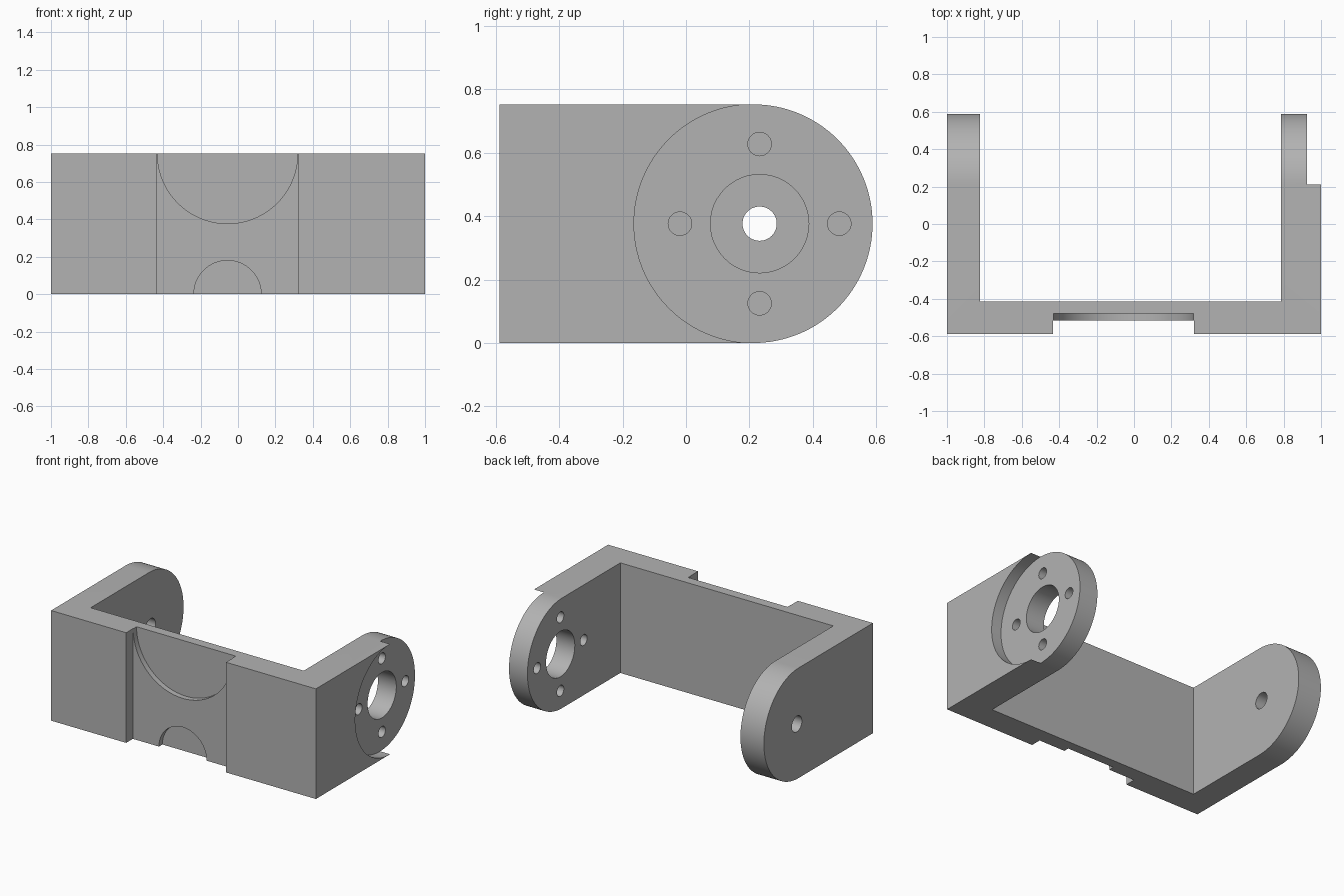
import bpy
import bmesh
from math import sin, cos, pi
from mathutils import Vector

if "Cube" in bpy.data.objects:
    bpy.data.objects.remove(bpy.data.objects["Cube"], do_unlink=True)

H = 0.752            # height, also the diameter of the rounded arm ends
R = H / 2
FRONT = -0.588
END_Y = 0.212        # centre of the rounded arm ends
BORE_Y = 0.232       # centre of the bores
SLOT_X = -0.056      # centre of the front slot

grey = bpy.data.materials.new("plain grey")
grey.use_nodes = True
grey.diffuse_color = (0.45, 0.45, 0.45, 1)
grey.node_tree.nodes["Principled BSDF"].inputs["Base Color"].default_value = grey.diffuse_color


def prism(name, points, axis, lo, hi):
    """Extrude a 2D outline along x (outline in y, z) or y (outline in x, z)."""
    bm = bmesh.new()
    place = (lambda a, b: (lo, a, b)) if axis == "x" else (lambda a, b: (a, lo, b))
    face = bm.faces.new([bm.verts.new(place(a, b)) for a, b in points])
    new = bmesh.ops.extrude_face_region(bm, geom=[face])["geom"]
    shift = Vector((hi - lo, 0, 0) if axis == "x" else (0, hi - lo, 0))
    bmesh.ops.translate(bm, vec=shift, verts=[v for v in new if isinstance(v, bmesh.types.BMVert)])
    bmesh.ops.recalc_face_normals(bm, faces=bm.faces)
    mesh = bpy.data.meshes.new(name)
    bm.to_mesh(mesh)
    bm.free()
    mesh.materials.append(grey)
    obj = bpy.data.objects.new(name, mesh)
    bpy.context.collection.objects.link(obj)
    return obj


def arc(a, b, r, start, end, n):
    return [(a + r * cos(start + (end - start) * i / n),
             b + r * sin(start + (end - start) * i / n)) for i in range(n + 1)]


def circle(a, b, r, n=48):
    return arc(a, b, r, 0, 2 * pi, n)[:-1]


def rect(a0, a1, b0, b1):
    return [(a0, b0), (a1, b0), (a1, b1), (a0, b1)]


def cut(target, cutter):
    mod = target.modifiers.new("cut", "BOOLEAN")
    mod.operation = "DIFFERENCE"
    mod.solver = "EXACT"
    mod.object = cutter
    bpy.context.view_layer.objects.active = target
    bpy.ops.object.modifier_apply(modifier=mod.name)
    bpy.data.objects.remove(cutter, do_unlink=True)


# Solid block with a rounded back end
outline = [(FRONT, H), (FRONT, 0)] + arc(END_Y, R, R, -pi / 2, pi / 2, 64)
bracket = prism("bracket", outline, "x", -1, 1)

# Space between the two arms
cut(bracket, prism("gap", rect(-0.823, 0.786, -1, 2), "y", -0.414, 1))

# Round seat sunk into the outside of the left arm, open to the back
seat = arc(END_Y, R, R, pi / 2, 3 * pi / 2, 64) + [(END_Y, -0.2), (1, -0.2), (1, 1), (END_Y, 1)]
cut(bracket, prism("seat", seat, "x", 0.925, 1.2))

# Main bore and four screw holes in the left arm
cut(bracket, prism("bore", circle(BORE_Y, R, 0.155), "x", 0.6, 1.2))
for dy, dz in ((1, 0), (-1, 0), (0, 1), (0, -1)):
    hole = circle(BORE_Y + 0.251 * dy, R + 0.251 * dz, 0.037, 32)
    cut(bracket, prism("screw_hole", hole, "x", 0.6, 1.2))

# Pivot hole in the right arm
cut(bracket, prism("pivot_hole", circle(BORE_Y, R, 0.054), "x", -1.2, -0.6))

# Front slot with a large and a small half-round pocket
cut(bracket, prism("slot", rect(SLOT_X - 0.377, SLOT_X + 0.377, -0.5, 1.5), "y", -1, -0.516))
cut(bracket, prism("upper_pocket", circle(SLOT_X, H, 0.375, 96), "y", -0.55, -0.479))
cut(bracket, prism("lower_pocket", circle(SLOT_X, 0, 0.18, 64), "y", -0.55, -0.479))

# Smooth round walls with sharp rims
bpy.ops.object.select_all(action="DESELECT")
bracket.select_set(True)
bpy.context.view_layer.objects.active = bracket
bpy.ops.object.shade_smooth_by_angle(angle=pi / 6)
